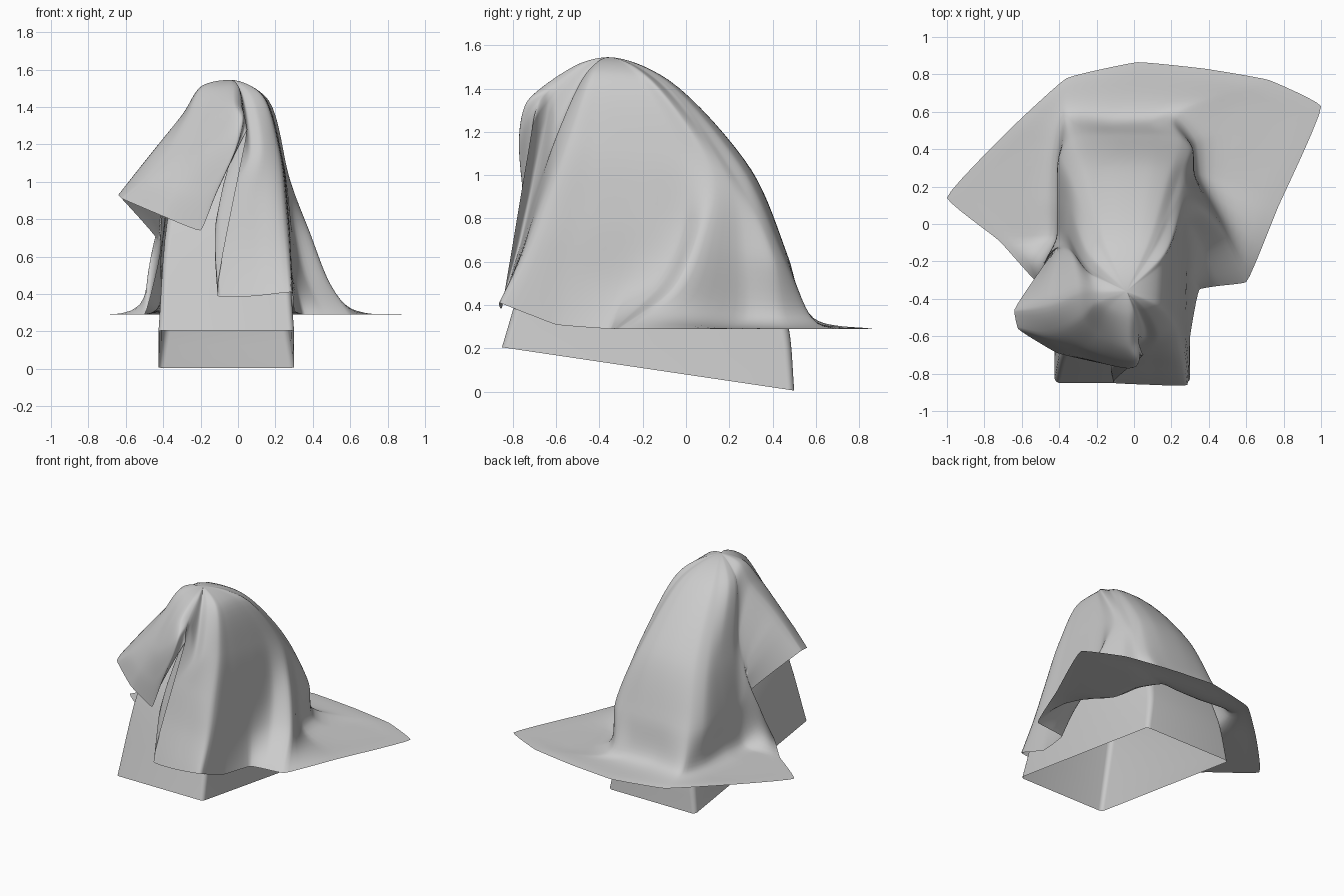
import bpy, bmesh, math
from mathutils import Vector as V

if "Cube" in bpy.data.objects:
    bpy.data.objects.remove(bpy.data.objects["Cube"])

G = 0.29                      # level where the cloth rests flat
TOP = V((-0.04, -0.36, 1.545))

# Cloth fall lines, going round: shoulder, middle, base, hem
front_panel = [
    [(.02, -.61, 1.41), (.03, -.65, 1.37), (.04, -.68, 1.33), (.05, -.70, 1.28)],
    [(.06, -.61, 1.15), (-.05, -.69, .95), (-.12, -.76, .70), (-.11, -.85, .39)],
    [(.13, -.60, 1.17), (.09, -.68, .92), (.09, -.76, .65), (.10, -.86, .39)],
    [(.215, -.54, 1.17), (.25, -.66, .85), (.27, -.75, .62), (.285, -.86, .41)],
]
right_side = [
    [(.23, -.42, 1.15), (.27, -.48, .80), (.285, -.55, .55), (.30, -.60, .31)],
    [(.24, -.20, 1.12), (.28, -.20, .80), (.30, -.28, .50), (.35, -.35, G)],
    [(.25, -.03, 1.08), (.30, -.02, .75), (.36, -.12, .50), (.46, -.33, G)],
    [(.28, .12, 1.00), (.38, .07, .74), (.48, -.05, .48), (.60, -.31, G)],
    [(.27, .21, .95), (.32, .26, .65), (.36, .26, .34), (.77, .09, G)],
    [(.25, .27, .92), (.31, .40, .62), (.33, .45, .33), (1.0, .63, G)],
]
back_slope = [
    [(.19, .28, 1.0), (.25, .45, .62), (.22, .58, .34), (.72, .77, G)],
    [(.09, .30, 1.02), (.11, .47, .62), (.10, .57, .34), (.38, .83, G)],
    [(-.10, .30, 1.02), (-.12, .47, .62), (-.10, .57, .34), (.02, .865, G)],
    [(-.26, .27, 1.00), (-.33, .45, .60), (-.36, .58, .34), (-.36, .78, G)],
]
left_side = [
    [(-.33, .22, .96), (-.40, .35, .60), (-.42, .40, .32), (-.66, .51, G)],
    [(-.35, .10, .98), (-.41, .12, .62), (-.43, .12, .32), (-1.0, .14, G)],
    [(-.36, -.05, 1.0), (-.41, -.05, .62), (-.44, -.08, .32), (-.72, -.09, G)],
    [(-.35, -.12, 1.03), (-.42, -.12, .78), (-.48, -.21, .52), (-.50, -.33, G)],
    [(-.33, -.16, 1.10), (-.39, -.14, .92), (-.41, -.12, .78), (-.41, -.12, .66)],
]
hanging_flap = [
    [(-.29, -.36, 1.37), (-.41, -.41, 1.22), (-.53, -.44, 1.07), (-.64, -.46, .93)],
    [(-.28, -.50, 1.34), (-.38, -.56, 1.17), (-.49, -.59, 1.02), (-.62, -.56, .91)],
    [(-.20, -.58, 1.33), (-.26, -.66, 1.15), (-.33, -.69, .97), (-.41, -.69, .82)],
    [(-.12, -.63, 1.36), (-.15, -.72, 1.17), (-.18, -.74, .95), (-.20, -.74, .74)],
    [(-.02, -.66, 1.41), (.02, -.74, 1.33), (-.01, -.77, 1.18), (-.12, -.75, .93)],
]


def spline(p, t, s):
    # centripetal curve through b and c, s scales the roundness
    a, b, c, d = p
    h0, h1, h2 = [max((v - u).length, 1e-4) ** .5 for u, v in ((a, b), (b, c), (c, d))]
    m = ((b - a) / h0 - (c - a) / (h0 + h1) + (c - b) / h1) * h1 * s
    n = ((c - b) / h1 - (d - b) / (h1 + h2) + (d - c) / h2) * h1 * s
    return (b * (2*t**3 - 3*t**2 + 1) + c * (3*t**2 - 2*t**3)
            + m * (t**3 - 2*t**2 + t) + n * (t**3 - t**2))


def smooth_line(pts, steps, closed, s):
    n, out = len(pts), []
    for i in range(n if closed else n - 1):
        if closed:
            q = [pts[(i + k) % n] for k in (-1, 0, 1, 2)]
        else:
            q = [pts[i + k] if 0 <= i + k < n else
                 (pts[0] * 2 - pts[1] if i + k < 0 else pts[-1] * 2 - pts[-2])
                 for k in (-1, 0, 1, 2)]
        out += [spline(q, k / steps, s) for k in range(steps)]
    return out if closed else out + [pts[-1]]


def loft(name, rings, cap=False):
    bm = bmesh.new()
    vs = [[bm.verts.new(p) for p in r] for r in rings]
    n = len(vs[0])
    for a, b in zip(vs, vs[1:]):
        for i in range(n):
            j = (i + 1) % n
            bm.faces.new((a[i], a[j], b[j], b[i]))
    if cap:
        bm.faces.new(vs[-1])
    bmesh.ops.remove_doubles(bm, verts=bm.verts[:], dist=0.0005)
    bmesh.ops.recalc_face_normals(bm, faces=bm.faces[:])
    me = bpy.data.meshes.new(name)
    bm.to_mesh(me)
    bm.free()
    for p in me.polygons:
        p.use_smooth = True
    ob = bpy.data.objects.new(name, me)
    bpy.context.collection.objects.link(ob)
    return ob


# Draped cloth: smooth each fall line, then smooth around the rings
lines = []
for col in front_panel + right_side + back_slope + left_side + hanging_flap:
    pts = [V(p) for p in col]
    d = pts[0] - TOP
    crown = TOP + V((d.x * (.52 if d.y > .5 else .63), d.y * .42, d.z * .2))
    over = V((2 * TOP.x - crown.x, 2 * TOP.y - crown.y, crown.z))  # level crown
    lines.append(smooth_line([over, TOP, crown] + pts, 8, False, .9)[8:])
rings = list(zip(*lines))
count = len(rings)
cloth = []
for i, r in enumerate(rings):
    # rings get straighter toward the hem so the cloth corners stay pointed
    s = .8 - .5 * max(0, i / (count - 1) - .7) / .3
    ring = smooth_line(list(r), 6, True, s)
    for p in ring:
        p.z = max(p.z, G)
    cloth.append(ring)
loft("draped_cloth", cloth)

# Hollow inner body: (front y, front z, back y, back z, left x, right x, corner radius)
levels = [(-.85, .205, .50, .005, -.425, .30, .03),
          (-.67, .80, .47, .32, -.38, .25, .04),
          (-.53, 1.12, .26, .88, -.29, .17, .06),
          (-.45, 1.34, -.10, 1.33, -.17, .09, .08)]
body = []
for fy, fz, by, bz, lx, rx, r in levels:
    ring = []
    for cx, cy, a0 in ((rx - r, by - r, 0), (lx + r, by - r, 90),
                       (lx + r, fy + r, 180), (rx - r, fy + r, 270)):
        for k in range(6):
            a = math.radians(a0 + k * 18)
            x, y = cx + r * math.cos(a), cy + r * math.sin(a)
            ring.append(V((x, y, fz + (bz - fz) * (y - fy) / (by - fy))))
    body.append(ring)
body = [list(r) for r in zip(*[smooth_line(list(c), 5, False, .8) for c in zip(*body)])]
loft("inner_body", body, cap=True)
